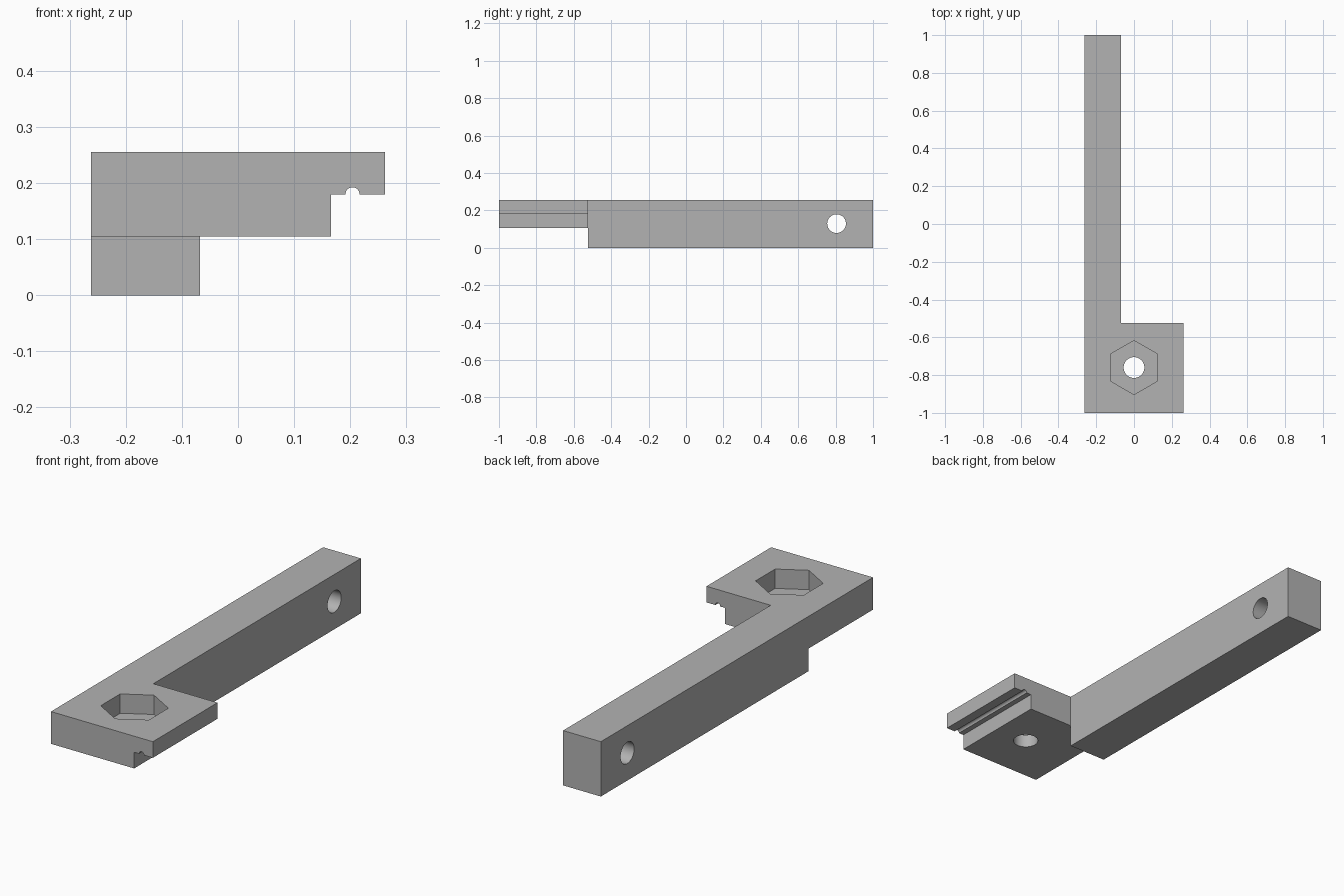
import bpy
from math import pi

default = bpy.data.objects.get("Cube")
if default:
    bpy.data.objects.remove(default, do_unlink=True)

grey = bpy.data.materials.new("plain grey")
grey.use_nodes = True
colour = (0.45, 0.45, 0.45, 1)
grey.diffuse_color = colour
grey.node_tree.nodes["Principled BSDF"].inputs["Base Color"].default_value = colour


def box(name, low, high):
    """Box between two opposite corners."""
    centre = [(a + b) / 2 for a, b in zip(low, high)]
    bpy.ops.mesh.primitive_cube_add(size=1, location=centre)
    obj = bpy.context.object
    obj.name = name
    obj.scale = [b - a for a, b in zip(low, high)]
    bpy.ops.object.transform_apply(location=True, rotation=False, scale=True)
    obj.data.materials.append(grey)
    return obj


def rod(name, radius, depth, centre, rotation=(0, 0, 0), sides=48):
    """Prism or cylinder used for drilling."""
    bpy.ops.mesh.primitive_cylinder_add(vertices=sides, radius=radius, depth=depth,
                                        location=centre, rotation=rotation)
    obj = bpy.context.object
    obj.name = name
    obj.data.materials.append(grey)
    return obj


# Main measurements
half_x, top = 0.262, 0.255
arm_x, head_y = -0.068, -0.525
head_z, lip_x, lip_z = 0.105, 0.166, 0.18
bolt_y = -0.76
pocket = 0.09

# Solid blank, carved into the arm and the clamp head
bracket = box("arm_and_head", (-half_x, -1, 0), (half_x, 1, top))

cutters = [
    # Space beside the arm, below the head and below the lip
    box("side_space", (arm_x, head_y, -1), (1, 2, 1)),
    box("under_head", (-1, -2, -1), (1, head_y, head_z)),
    box("under_lip", (lip_x, -2, -1), (1, head_y + 0.1, lip_z)),
    # Small round groove along the lip
    rod("lip_groove", 0.0125, 3, (0.204, 0, lip_z), (pi / 2, 0, 0), 32),
    # Nut pocket and bolt hole in the head
    rod("nut_pocket", 0.143, 2 * pocket, (0, bolt_y, top), sides=6),
    rod("bolt_hole", 0.055, 2, (0, bolt_y, 0)),
    # Pivot hole through the arm
    rod("pivot_hole", 0.05, 2, (0, 0.805, 0.129), (0, pi / 2, 0)),
]

for cutter in cutters:
    cutter.hide_render = True
    bpy.ops.object.select_all(action="DESELECT")
    bracket.select_set(True)
    bpy.context.view_layer.objects.active = bracket
    cut = bracket.modifiers.new(cutter.name, "BOOLEAN")
    cut.operation = "DIFFERENCE"
    cut.solver = "EXACT"
    cut.object = cutter
    bpy.ops.object.modifier_apply(modifier=cut.name)
    bpy.data.objects.remove(cutter, do_unlink=True)

# Smooth hole walls, crisp edges
bracket.select_set(True)
bpy.context.view_layer.objects.active = bracket
bpy.ops.object.shade_smooth_by_angle(angle=pi / 6)
